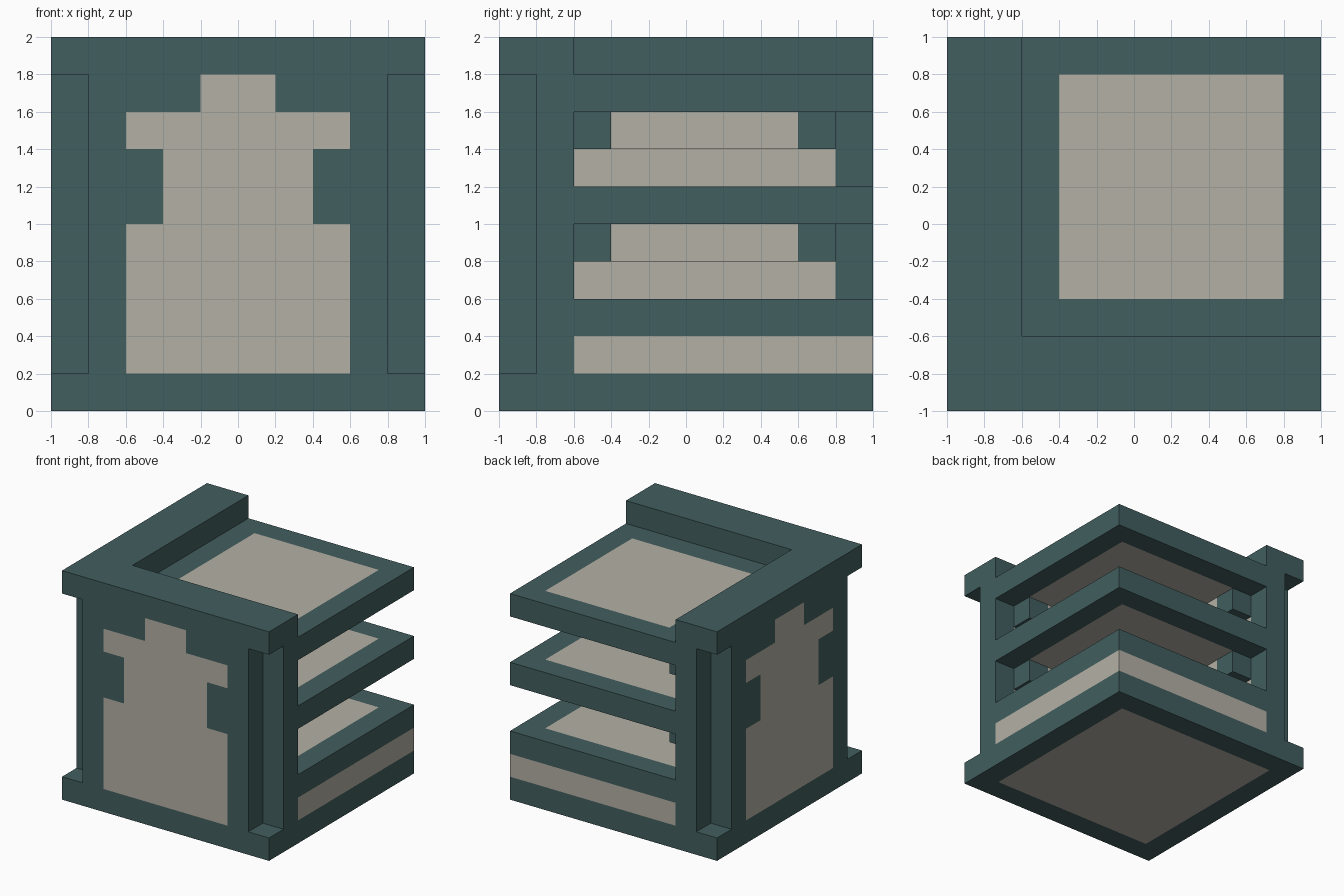
import bpy, bmesh
from mathutils import Vector

if "Cube" in bpy.data.objects:
    bpy.data.objects.remove(bpy.data.objects["Cube"])


def srgb(r, g, b):
    return tuple((v / 255 / 12.92) if v <= 10 else ((v / 255 + 0.055) / 1.055) ** 2.4
                 for v in (r, g, b)) + (1.0,)


def material(name, color):
    m = bpy.data.materials.new(name)
    m.diffuse_color = color
    m.use_nodes = True
    m.node_tree.nodes["Principled BSDF"].inputs["Base Color"].default_value = m.diffuse_color
    return m


MATERIALS = [material("dark teal", srgb(66, 94, 95)),
             material("warm stone", srgb(180, 177, 165))]


def near(a, b):
    return abs(a - b) < 0.01


def figure(a, z):
    """Stepped figure painted on both outer walls."""
    if z < 0.2:
        return False
    for top, half in ((1.0, 0.6), (1.4, 0.4), (1.6, 0.6), (1.8, 0.2)):
        if z < top:
            return abs(a) < half
    return False


def is_stone(c, n):
    """Colour rule from face position and direction; x and y behave alike."""
    x, y, z = c
    if abs(n.z) > 0.5:
        if n.z > 0:
            low, high = (-0.4 if z > 1.7 else -0.6), 0.8    # floor and shelf tops
            level = any(near(z, h) for h in (0.6, 1.2, 1.8))
        else:
            low, high = (-0.8 if z < 0.1 else -0.4), 0.8    # undersides
            level = any(near(z, h) for h in (0.0, 1.0, 1.6))
        return level and low < min(x, y) and max(x, y) < high
    if abs(n.x) > 0.5:
        depth, a, sign = x, y, n.x
    else:
        depth, a, sign = y, x, n.y
    if sign < 0:
        return near(depth, -1) and figure(a, z)             # outer walls
    if near(depth, 1):
        return a > -0.6 and 0.2 < z < 0.4                   # band on floor block
    if near(depth, -0.6):
        return a < 0.8 and (0.6 < z < 0.8 or 1.2 < z < 1.4)  # inner walls
    return near(depth, -0.4) and a < 0.6                    # ledge fronts


def prism(name, plan, z0, z1):
    """Extrude a plan outline, cut it on a 0.2 grid and colour its faces."""
    bm = bmesh.new()
    face = bm.faces.new([bm.verts.new((x, y, z0)) for x, y in plan])
    up = bmesh.ops.extrude_face_region(bm, geom=[face])["geom"]
    bmesh.ops.translate(bm, vec=(0, 0, z1 - z0),
                        verts=[g for g in up if isinstance(g, bmesh.types.BMVert)])
    bmesh.ops.recalc_face_normals(bm, faces=bm.faces)
    for axis in range(3):
        normal = Vector([float(i == axis) for i in range(3)])
        for i in range(-4, 10):
            bmesh.ops.bisect_plane(bm, geom=bm.verts[:] + bm.edges[:] + bm.faces[:],
                                   plane_co=normal * (i * 0.2), plane_no=normal)
    bm.normal_update()
    for f in bm.faces:
        f.material_index = int(is_stone(f.calc_center_median(), f.normal))
    mesh = bpy.data.meshes.new(name)
    bm.to_mesh(mesh)
    bm.free()
    for m in MATERIALS:
        mesh.materials.append(m)
    bpy.context.collection.objects.link(bpy.data.objects.new(name, mesh))


def square(a, b):
    return [(a, a), (b, a), (b, b), (a, b)]


def corner_strip(outer, inner, end):
    """L-shaped plan running along the front and left sides."""
    return [(outer, outer), (end, outer), (end, inner),
            (inner, inner), (inner, end), (outer, end)]


# Walls: an L with a square notch at each outer corner
half_wall = [(-0.8, -0.8), (-0.8, -1), (0.8, -1), (0.8, -0.8), (1, -0.8), (1, -0.6)]
wall_plan = half_wall + [(-0.6, -0.6)] + [(y, x) for x, y in reversed(half_wall[1:])]

prism("base", square(-1, 1), 0.0, 0.2)
prism("floor_block", square(-0.6, 1), 0.2, 0.6)
prism("corner_walls", wall_plan, 0.2, 1.8)
prism("top_rim", corner_strip(-1, -0.6, 1), 1.8, 2.0)

# Two shelves, each carried by a ledge
for label, z in (("lower", 1.0), ("upper", 1.6)):
    prism(label + "_shelf", square(-0.6, 1), z, z + 0.2)
    prism(label + "_ledge", corner_strip(-0.6, -0.4, 0.8), z - 0.2, z)
